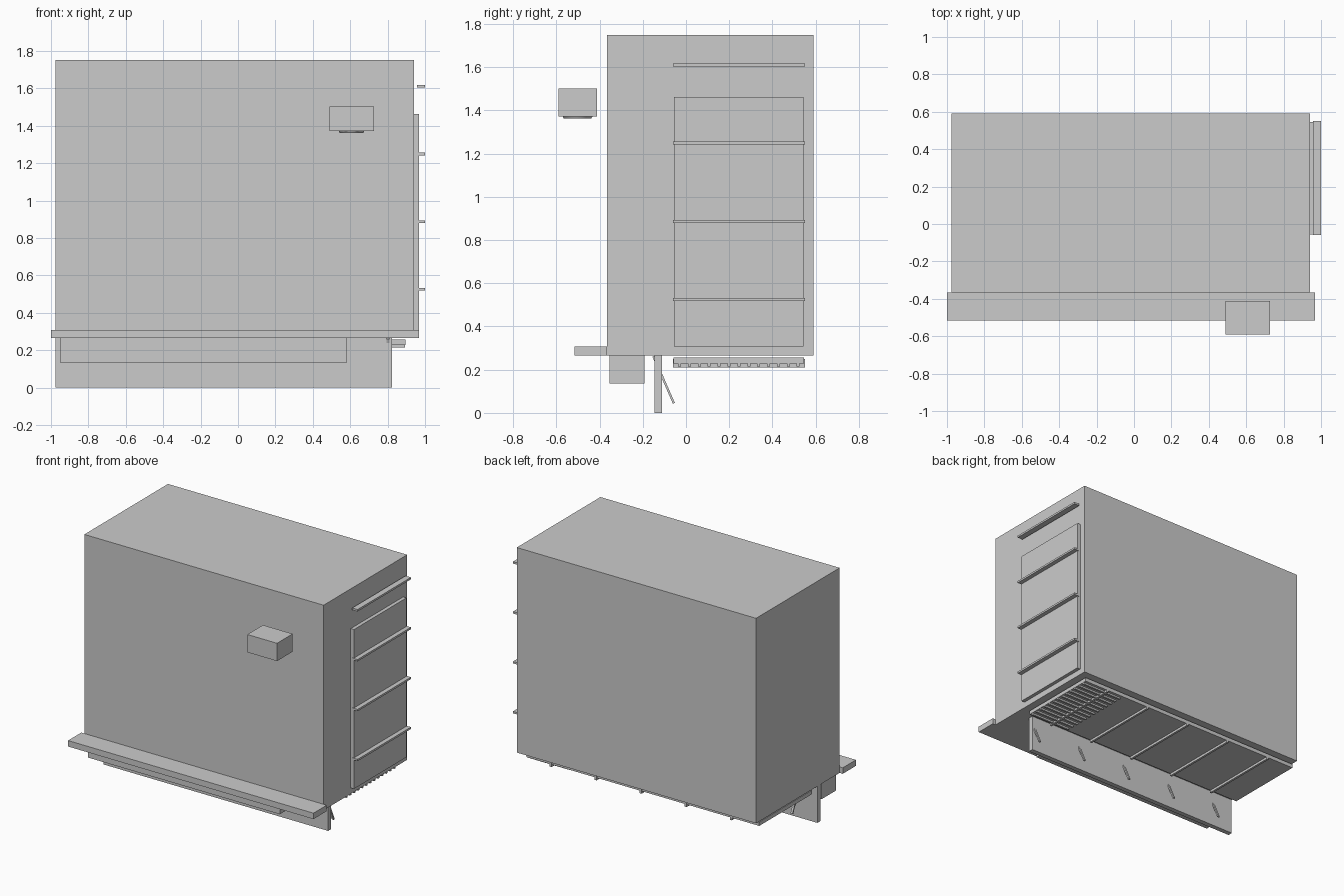
import bpy
from mathutils import Vector, Matrix

if "Cube" in bpy.data.objects:
    bpy.data.objects.remove(bpy.data.objects["Cube"])


def box(name, x, y, z):
    """Box from (min, max) ranges on each axis."""
    bpy.ops.mesh.primitive_cube_add(size=1)
    ob = bpy.context.object
    ob.name = name
    lo, hi = Vector((x[0], y[0], z[0])), Vector((x[1], y[1], z[1]))
    size = hi - lo
    ob.data.transform(Matrix.Diagonal((*size, 1)))
    ob.location = (lo + hi) / 2
    return ob


# Main body and front shelf
box("main_body", (-0.975, 0.942), (-0.366, 0.591), (0.265, 1.75))
box("front_shelf", (-1.0, 0.967), (-0.517, -0.366), (0.265, 0.308))

# Hanging box and long board under the body
box("under_box", (-0.953, 0.583), (-0.354, -0.191), (0.135, 0.265))
box("under_board", (-0.975, 0.824), (-0.146, -0.111), (0.0, 0.265))

# Slanted braces passing through the board
top, bottom = Vector((0, -0.151, 0.262)), Vector((0, -0.056, 0.044))
span = top - bottom
for i in range(5):
    x = 0.803 - 0.403 * i
    brace = box(f"brace_{i}", (-0.008, 0.008), (-0.005, 0.005),
                (-span.length / 2, span.length / 2))
    brace.rotation_mode = 'QUATERNION'
    brace.rotation_quaternion = Vector((0, 0, 1)).rotation_difference(span)
    brace.location = (top + bottom) / 2 + Vector((x, 0, 0))

# Side panel with horizontal bars
box("side_panel", (0.942, 0.968), (-0.055, 0.545), (0.308, 1.462))
for i in range(4):
    z = 1.61 - 0.3615 * i
    box(f"side_bar_{i}", (0.957, 1.0), (-0.06, 0.551), (z - 0.007, z + 0.007))

# Underside panel with cross bars
box("under_panel", (-0.97, 0.895), (-0.057, 0.547), (0.228, 0.256))
for i in range(5):
    x = 0.70 - 0.361 * i
    box(f"under_bar_{i}", (x - 0.008, x + 0.008), (-0.06, 0.55), (0.211, 0.25))

# Grille slats at the right end of the underside
for i in range(13):
    y = -0.03 + 0.0458 * i
    box(f"grille_slat_{i}", (0.565, 0.893), (y - 0.007, y + 0.007), (0.215, 0.23))

# Floating front box with a round foot
box("front_box", (0.488, 0.726), (-0.59, -0.411), (1.373, 1.502))
bpy.ops.mesh.primitive_cone_add(vertices=32, radius1=0.063, radius2=0.07,
                                depth=0.012, location=(0.607, -0.502, 1.368))
bpy.context.object.name = "front_box_foot"
bpy.ops.object.shade_smooth_by_angle()
